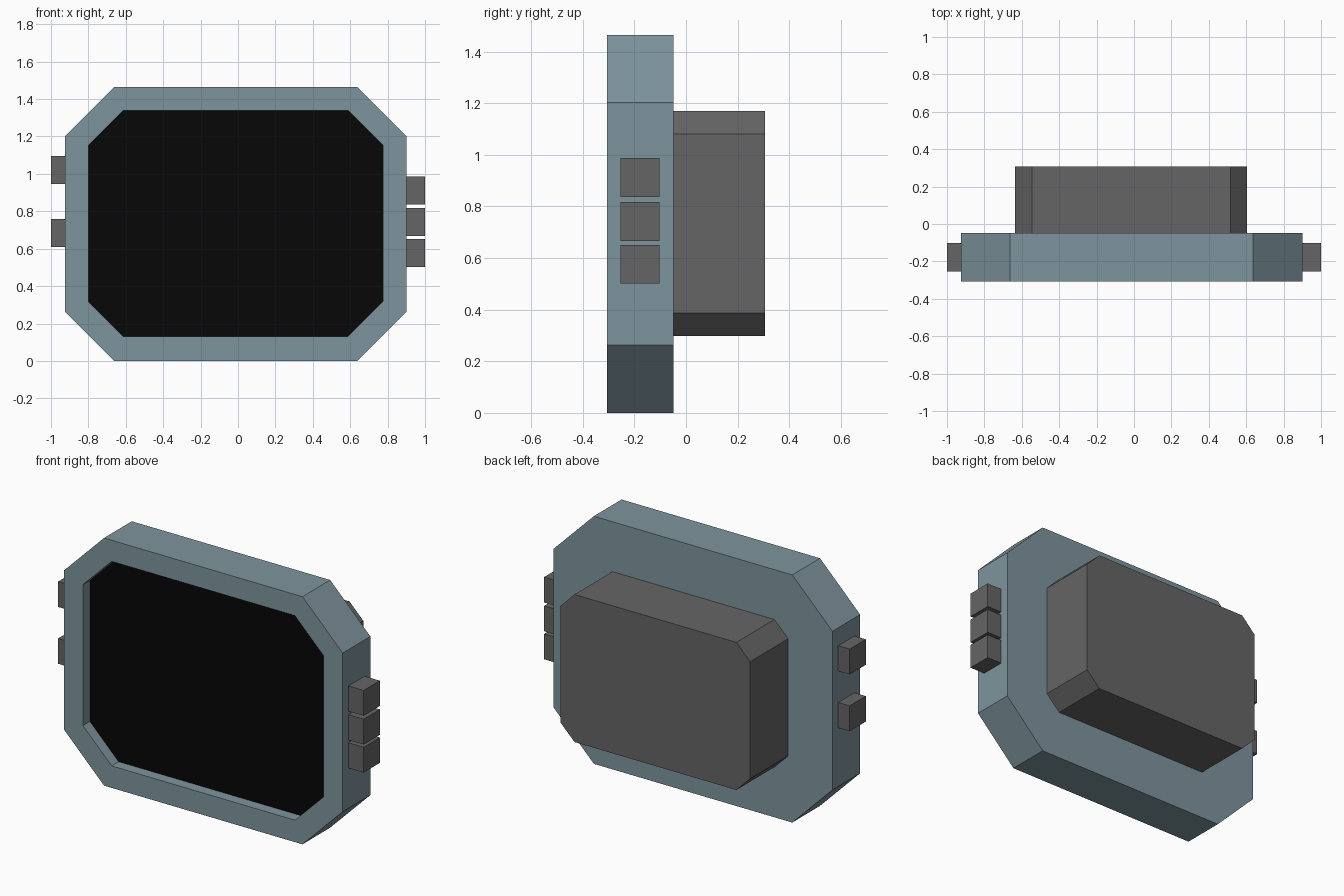
import bpy, bmesh

if "Cube" in bpy.data.objects:
    bpy.data.objects.remove(bpy.data.objects["Cube"])


def material(name, rgb):
    m = bpy.data.materials.new(name)
    m.diffuse_color = (*rgb, 1)
    m.use_nodes = True
    m.node_tree.nodes["Principled BSDF"].inputs["Base Color"].default_value = m.diffuse_color
    return m


BLUE = material("blue_grey", (0.21, 0.30, 0.34))
DARK = material("dark_grey", (0.13, 0.13, 0.13))
BLACK = material("black", (0.002, 0.002, 0.002))


def octagon(x0, x1, z0, z1, c):
    """Rectangle with corners cut by c, in the xz plane."""
    return [(x0 + c, z0), (x1 - c, z0), (x1, z0 + c), (x1, z1 - c),
            (x1 - c, z1), (x0 + c, z1), (x0, z1 - c), (x0, z0 + c)]


def loft(name, rings, mat, cap_first=True):
    """Join successive (profile, y) rings with quads and cap the ends."""
    bm = bmesh.new()
    loops = [[bm.verts.new((x, y, z)) for x, z in prof] for prof, y in rings]
    for a, b in zip(loops, loops[1:]):
        for i in range(len(a)):
            j = (i + 1) % len(a)
            bm.faces.new((a[i], a[j], b[j], b[i]))
    bm.faces.new(loops[-1])
    if cap_first:
        bm.faces.new(loops[0])
    bmesh.ops.recalc_face_normals(bm, faces=bm.faces)
    me = bpy.data.meshes.new(name)
    bm.to_mesh(me)
    bm.free()
    me.materials.append(mat)
    ob = bpy.data.objects.new(name, me)
    bpy.context.collection.objects.link(ob)
    return ob


FRONT, SCREEN, BACK, REAR = -0.307, -0.24, -0.048, 0.307
outer = octagon(-0.925, 0.90, 0, 1.465, 0.263)
inner = octagon(-0.80, 0.775, 0.13, 1.34, 0.188)
rear = octagon(-0.635, 0.605, 0.297, 1.17, 0.09)

# Casing with a recessed front
loft("casing", [(inner, SCREEN - 0.0), (inner, FRONT), (outer, FRONT), (outer, BACK)], BLUE)

# Black screen panel lying in the recess
loft("screen", [(inner, SCREEN - 0.002), (inner, SCREEN + 0.01)], BLACK)

# Rear housing
loft("rear_housing", [(rear, BACK), (rear, REAR)], DARK)


# Side buttons: three on the right, two on the left
def button(name, x0, x1, z):
    h = 0.075
    prof = [(x0, z - h), (x1, z - h), (x1, z + h), (x0, z + h)]
    loft(name, [(prof, -0.253), (prof, -0.102)], DARK)


for i, z in enumerate((0.576, 0.742, 0.912)):
    button(f"right_button_{i + 1}", 0.85, 1.0, z)
for i, z in enumerate((0.685, 1.021)):
    button(f"left_button_{i + 1}", -1.0, -0.85, z)
